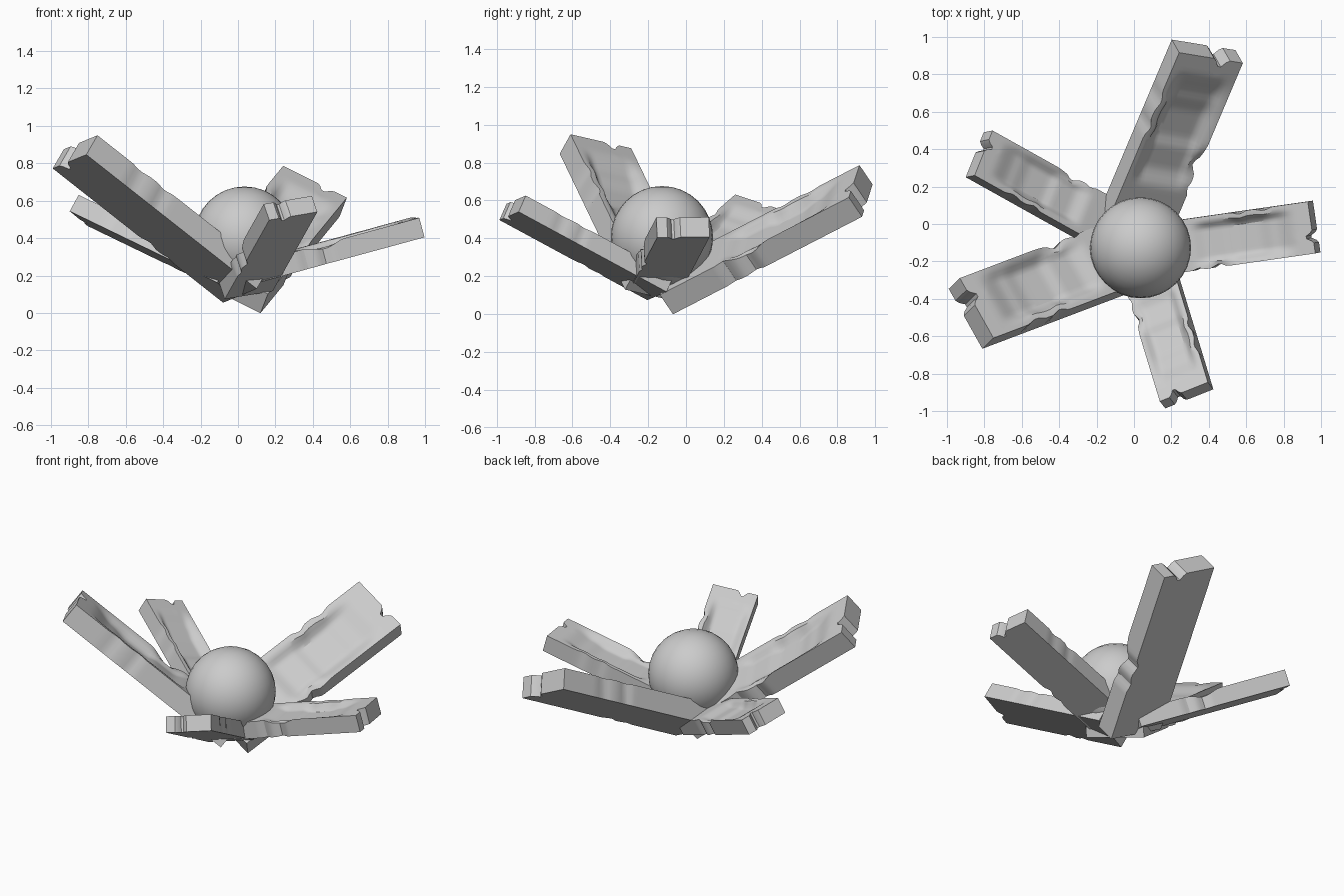
import bpy, bmesh, math
from mathutils import Vector, Matrix

if "Cube" in bpy.data.objects:
    bpy.data.objects.remove(bpy.data.objects["Cube"])

NU, NV = 48, 20


def bump(x, c, r):
    """Smooth 0..1 hump centred on c with radius r."""
    k = abs(x - c) / r
    return 0.0 if k >= 1 else 0.5 + 0.5 * math.cos(math.pi * k)


def step(x, a, b):
    k = min(max((x - a) / (b - a), 0), 1)
    return k * k * (3 - 2 * k)


def local_point(u, v, top):
    """u 0..1 along the plank, v -1..1 across (left positive), worn edges."""
    # chips in the long sides
    right = 0.13 * bump(u, 0.44, 0.05) + 0.08 * bump(u, 0.33, 0.04)
    left = (0.10 * bump(u, 0.6, 0.05) + 0.09 * bump(u, 0.74, 0.06)) if top else 0
    half = 1 - (left if v > 0 else right) * step(abs(v), 0.5, 1)
    # notch in the outer end
    uu = u - 0.05 * max(0, 1 - abs(v + 0.35) / 0.2) * step(u, 0.88, 1)
    h = 0.5 if top else -0.5
    if top:
        # shallow worn hollow in the upper face
        side = step(v, -1.0, -0.55) * (1 - step(v, 0.5, 0.85))
        h -= 0.28 * step(u, 0.3, 0.4) * (1 - step(u, 0.78, 0.92)) * side
        h -= 0.14 * step(u, 0.5, 0.56) * (1 - step(u, 0.68, 0.78)) * side
        h -= 0.25 * bump(v, -1, 0.3) * bump(u, 0.45, 0.12)
    return uu, v * half, h


def plank(name, end, direction, up, length, width, thick):
    d = Vector(direction).normalized()
    n = Vector(up)
    n = (n - d * n.dot(d)).normalized()
    s = n.cross(d)
    end = Vector(end)
    bm = bmesh.new()
    grids = []
    for top in (True, False):
        g = []
        for i in range(NU + 1):
            row = []
            for j in range(NV + 1):
                u, v, h = local_point(i / NU, 2 * j / NV - 1, top)
                row.append(bm.verts.new(end + d * (u - 1) * length
                                        + s * v * width / 2 + n * h * thick))
            g.append(row)
        grids.append(g)
        for i in range(NU):
            for j in range(NV):
                bm.faces.new((g[i][j], g[i + 1][j], g[i + 1][j + 1], g[i][j + 1]))
    # side and end walls
    t, b = grids
    for j in (0, NV):
        for i in range(NU):
            bm.faces.new((t[i][j], t[i + 1][j], b[i + 1][j], b[i][j]))
    for i in (0, NU):
        for j in range(NV):
            bm.faces.new((t[i][j], t[i][j + 1], b[i][j + 1], b[i][j]))
    bmesh.ops.recalc_face_normals(bm, faces=bm.faces)
    me = bpy.data.meshes.new(name)
    bm.to_mesh(me)
    bm.free()
    ob = bpy.data.objects.new(name, me)
    bpy.context.collection.objects.link(ob)
    bpy.ops.object.select_all(action='DESELECT')
    ob.select_set(True)
    bpy.context.view_layer.objects.active = ob
    bpy.ops.object.shade_smooth_by_angle(angle=math.radians(30))


# five worn planks fanning out like petals
plank("right_plank", (.963, -.016, .458), (.955, .137, .26), (-.27, -.05, 1), .97, .28, .108)
plank("back_plank", (.392, .923, .65), (.352, .832, .429), (.04, -.07, .103), 1.2, .385, .13)
plank("front_left_plank", (-.871, -.478, .861), (-.753, -.285, .593), (.064, .059, .1), 1.21, .375, .132)
plank("back_left_plank", (-.828, .375, .548), (-.804, .449, .389), (.045, .01, .085), .98, .27, .1)
plank("front_plank", (.281, -.916, .561), (.259, -.85, .46), (-.03, .04, .084), .92, .28, .098)

# central ball
bpy.ops.mesh.primitive_uv_sphere_add(segments=32, ring_count=16, radius=.27,
                                     location=(.035, -.127, .406))
bpy.context.object.name = "centre_ball"
bpy.ops.object.shade_smooth()
